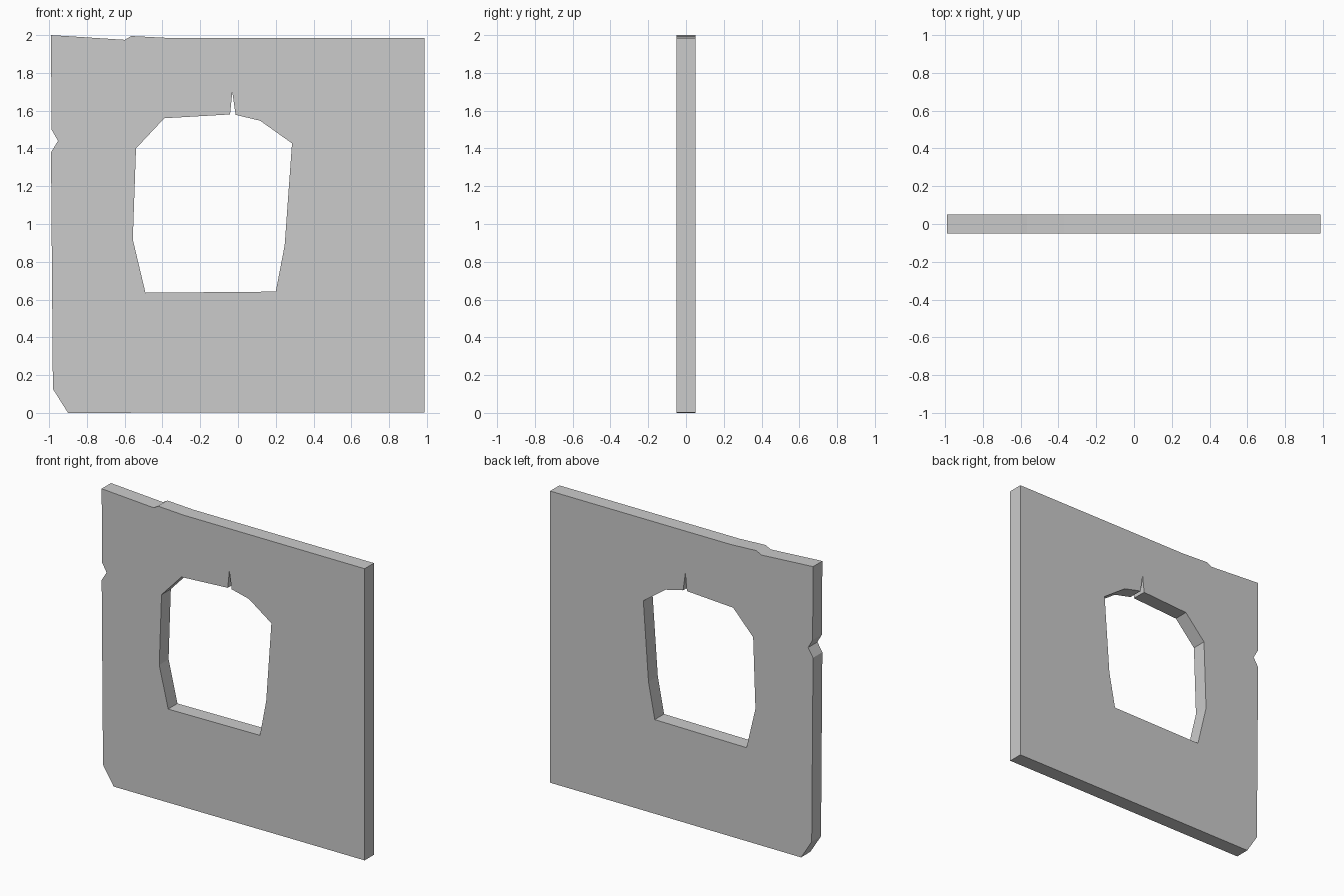
import bpy, bmesh

if "Cube" in bpy.data.objects:
    bpy.data.objects.remove(bpy.data.objects["Cube"])

THICK = 0.1

# Chipped outer outline of the wall panel (x, z)
outline = [(-0.99, 2.0), (-0.60, 1.975), (-0.565, 1.995), (-0.37, 1.985),
           (0.987, 1.985), (0.987, 0.003), (0.46, 0.003), (-0.90, 0.0), (-0.98, 0.127),
           (-0.99, 1.38), (-0.953, 1.44), (-0.987, 1.50)]

# Broken opening with a crack at the top (x, z)
opening = [(-0.54, 1.40), (-0.39, 1.56), (-0.042, 1.58), (-0.03, 1.70),
           (-0.013, 1.578), (0.117, 1.547), (0.286, 1.427), (0.247, 0.886),
           (0.20, 0.642), (-0.49, 0.636), (-0.557, 0.918)]

bm = bmesh.new()


def add_loop(points):
    verts = [bm.verts.new((x, -THICK / 2, z)) for x, z in points]
    return [bm.edges.new((a, b)) for a, b in zip(verts, verts[1:] + verts[:1])]


# Fill between outline and opening, then extrude to the back
edges = add_loop(outline) + add_loop(opening)
bmesh.ops.triangle_fill(bm, edges=edges, use_beauty=True, normal=(0, -1, 0))
result = bmesh.ops.extrude_face_region(bm, geom=bm.faces[:], use_keep_orig=True)
back = [g for g in result["geom"] if isinstance(g, bmesh.types.BMVert)]
bmesh.ops.translate(bm, verts=back, vec=(0, THICK, 0))
bmesh.ops.recalc_face_normals(bm, faces=bm.faces[:])

mesh = bpy.data.meshes.new("broken_wall_panel")
bm.to_mesh(mesh)
bm.free()
panel = bpy.data.objects.new("broken_wall_panel", mesh)
bpy.context.collection.objects.link(panel)
